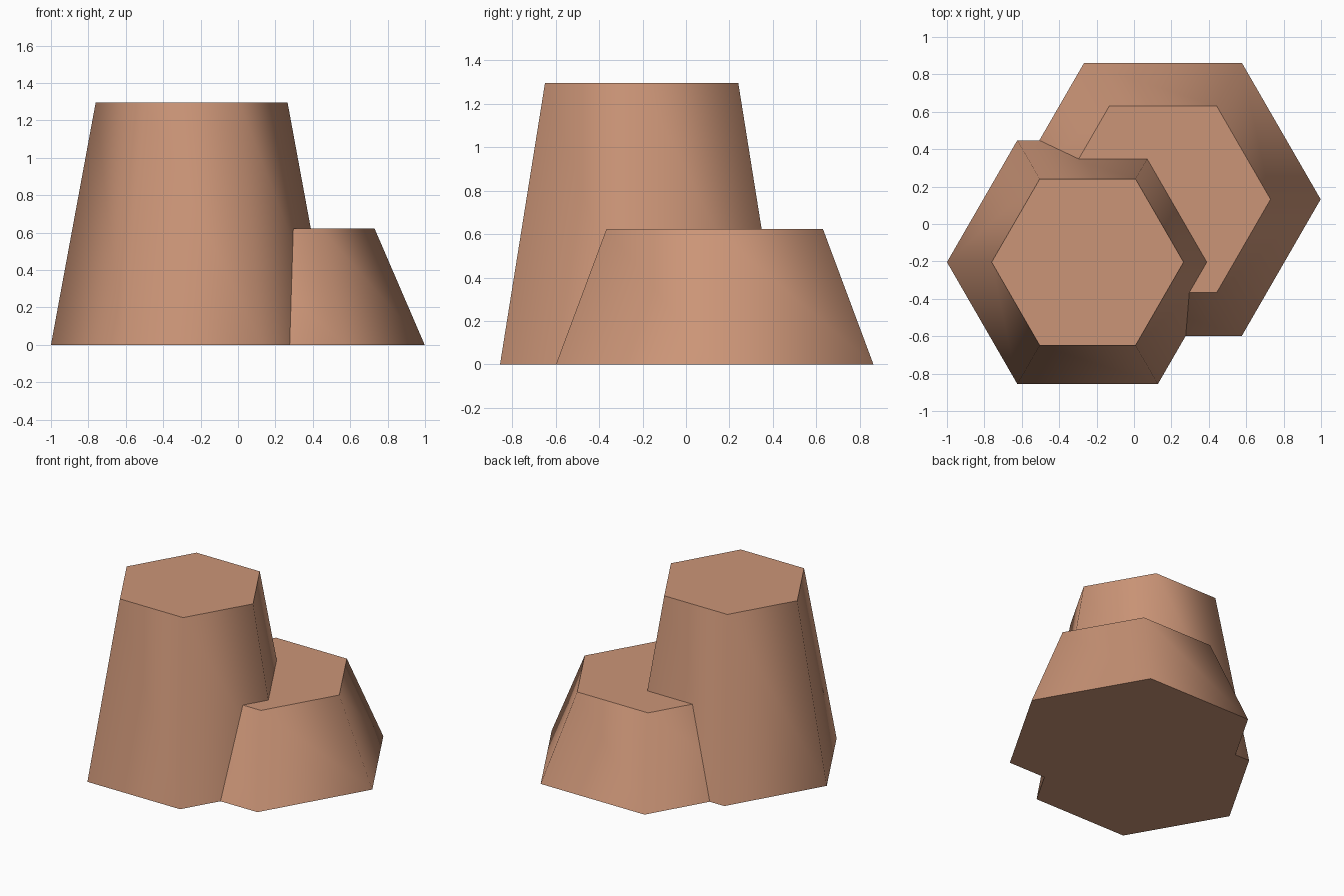
import bpy
import math

if "Cube" in bpy.data.objects:
    bpy.data.objects.remove(bpy.data.objects["Cube"])

# Single clay-brown colour
clay = bpy.data.materials.new("clay_brown")
clay.diffuse_color = (0.60, 0.30, 0.185, 1.0)
clay.use_nodes = True
clay.node_tree.nodes["Principled BSDF"].inputs["Base Color"].default_value = clay.diffuse_color


def hex_frustum(name, x, y, r_bottom, r_top, height):
    """Six-sided tapered column standing on z = 0, with corners on the x axis."""
    bpy.ops.mesh.primitive_cone_add(vertices=6, radius1=r_bottom, radius2=r_top,
                                    depth=height, location=(x, y, height / 2),
                                    rotation=(0, 0, math.radians(30)))
    ob = bpy.context.object
    ob.name = name
    bpy.ops.object.transform_apply(location=False, rotation=True, scale=True)
    ob.data.materials.append(clay)
    # Sides blend smoothly, caps stay flat
    bpy.ops.object.shade_smooth_by_angle(angle=math.radians(63))
    return ob


# Tall column at front left, short wide column at back right
hex_frustum("tall_column", -0.248, -0.204, 0.752, 0.513, 1.295)
hex_frustum("short_column", 0.155, 0.132, 0.843, 0.575, 0.622)
